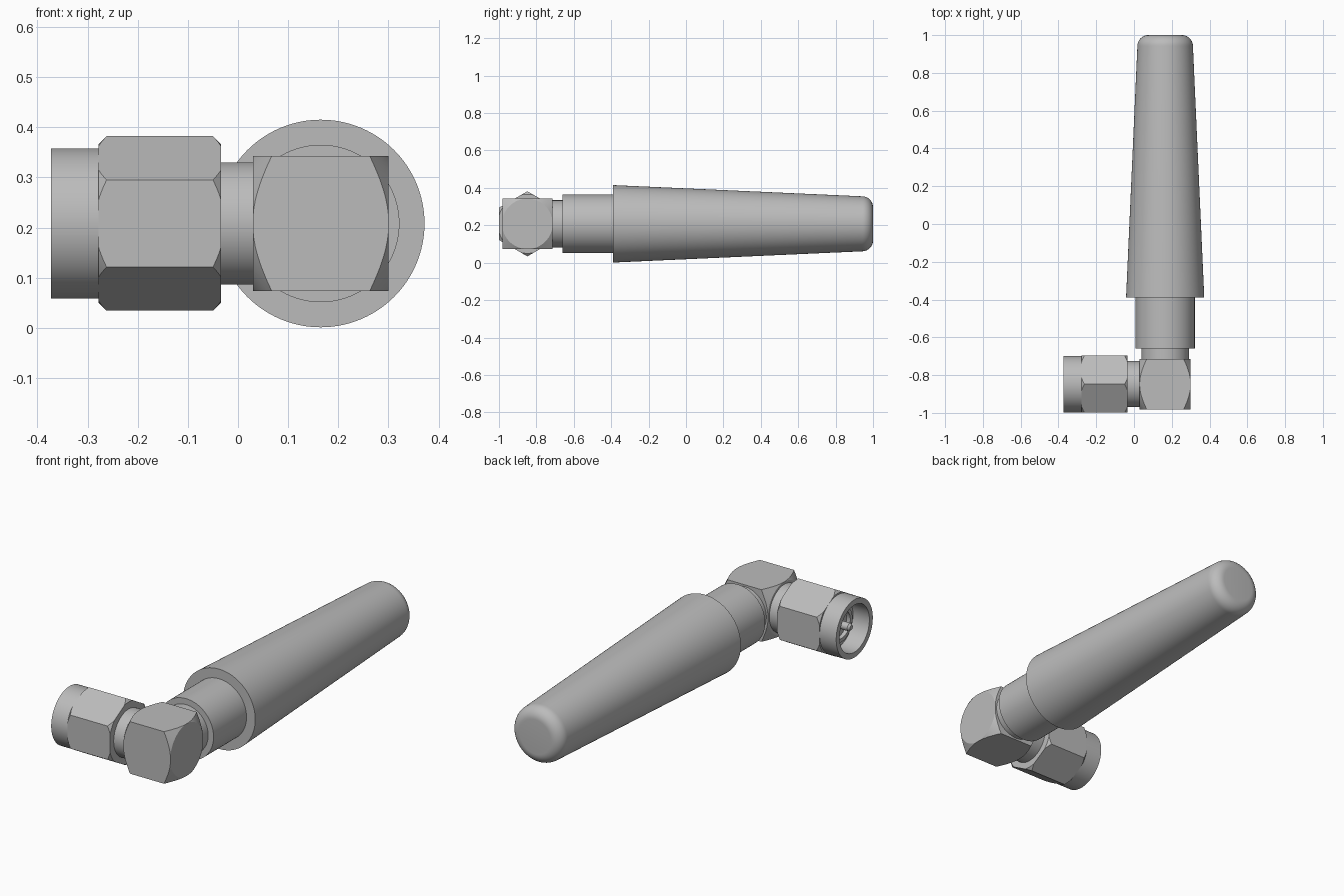
import bpy, bmesh, math
from mathutils import Matrix

if "Cube" in bpy.data.objects:
    bpy.data.objects.remove(bpy.data.objects["Cube"])

AX, AZ, NY = 0.165, 0.208, -0.848   # antenna axis x, common axis height, connector axis y

grey = bpy.data.materials.new("neutral_grey")
grey.diffuse_color = (0.5, 0.5, 0.5, 1)
grey.use_nodes = True
grey.node_tree.nodes["Principled BSDF"].inputs["Base Color"].default_value = grey.diffuse_color


def finish(name, bm, smooth=True):
    bmesh.ops.recalc_face_normals(bm, faces=bm.faces)
    mesh = bpy.data.meshes.new(name)
    bm.to_mesh(mesh)
    bm.free()
    mesh.materials.append(grey)
    ob = bpy.data.objects.new(name, mesh)
    bpy.context.collection.objects.link(ob)
    if smooth:
        bpy.ops.object.select_all(action='DESELECT')
        ob.select_set(True)
        bpy.context.view_layer.objects.active = ob
        bpy.ops.object.shade_smooth_by_angle(angle=math.radians(25))
    return ob


def lathe(name, profile, axis, seg=96, smooth=True):
    """Revolve (position, radius) points about the antenna (Y) or connector (X) axis."""
    bm = bmesh.new()
    rings = []
    for t, r in profile:
        ring = []
        for i in range(seg):
            a = 2 * math.pi * i / seg
            u, v = r * math.sin(a), r * math.cos(a)
            co = (AX + u, t, AZ + v) if axis == 'Y' else (t, NY + u, AZ + v)
            ring.append(bm.verts.new(co))
        rings.append(ring)
    for a, b in zip(rings, rings[1:]):
        for i in range(seg):
            j = (i + 1) % seg
            bm.faces.new((a[i], a[j], b[j], b[i]))
    bm.faces.new(rings[0])
    bm.faces.new(rings[-1])
    return finish(name, bm, smooth)


def intersect(ob, cutter):
    mod = ob.modifiers.new("chamfer", 'BOOLEAN')
    mod.operation, mod.solver, mod.object = 'INTERSECT', 'EXACT', cutter
    bpy.context.view_layer.objects.active = ob
    bpy.ops.object.select_all(action='DESELECT')
    ob.select_set(True)
    bpy.ops.object.modifier_apply(modifier=mod.name)
    bpy.data.objects.remove(cutter)
    bpy.ops.object.shade_smooth_by_angle(angle=math.radians(20))


# Tapered antenna sleeve with a rounded tip
R = 0.058
tip = [(1 - R + R * math.sin(a), 0.147 - R + R * math.cos(a))
       for a in [math.pi / 2 * k / 10 for k in range(11)]]
lathe("antenna_sleeve", [(-0.39, 0.207)] + tip, 'Y')

# Collar and neck between sleeve and elbow
lathe("antenna_collar", [(-0.66, 0.157), (-0.385, 0.157)], 'Y')
lathe("antenna_neck", [(-0.73, 0.126), (-0.655, 0.126)], 'Y')

# Elbow block with conical chamfers on both x ends
bm = bmesh.new()
bmesh.ops.create_cube(bm, size=1, matrix=Matrix.Translation((AX, NY, AZ))
                      @ Matrix.Diagonal((0.27, 0.268, 0.27, 1)))
elbow = finish("elbow_block", bm, False)
cone = lathe("elbow_cutter", [(0.03, 0.135), (0.068, 0.191), (0.11, 0.253),
                              (0.22, 0.253), (0.262, 0.191), (0.30, 0.135)], 'X')
intersect(elbow, cone)

# Connector neck
lathe("connector_neck", [(-0.06, 0.122), (0.04, 0.122)], 'X')

# Hex nut with turned corners
nut = lathe("hex_nut", [(-0.278, 0.174), (-0.034, 0.174)], 'X', 6, False)
cone = lathe("nut_cutter", [(-0.278, 0.158), (-0.248, 0.188),
                            (-0.064, 0.188), (-0.034, 0.158)], 'X')
intersect(nut, cone)

# Open mouth of the connector, with a recessed insulator and centre pin
lathe("connector_mouth", [(-0.27, 0.15), (-0.373, 0.15), (-0.373, 0.122),
                          (-0.279, 0.122)], 'X')
lathe("insulator_ring", [(-0.275, 0.088), (-0.30, 0.088), (-0.30, 0.07),
                         (-0.279, 0.07)], 'X')
lathe("centre_pin", [(-0.27, 0.02), (-0.345, 0.02), (-0.355, 0.012)], 'X', 32)
